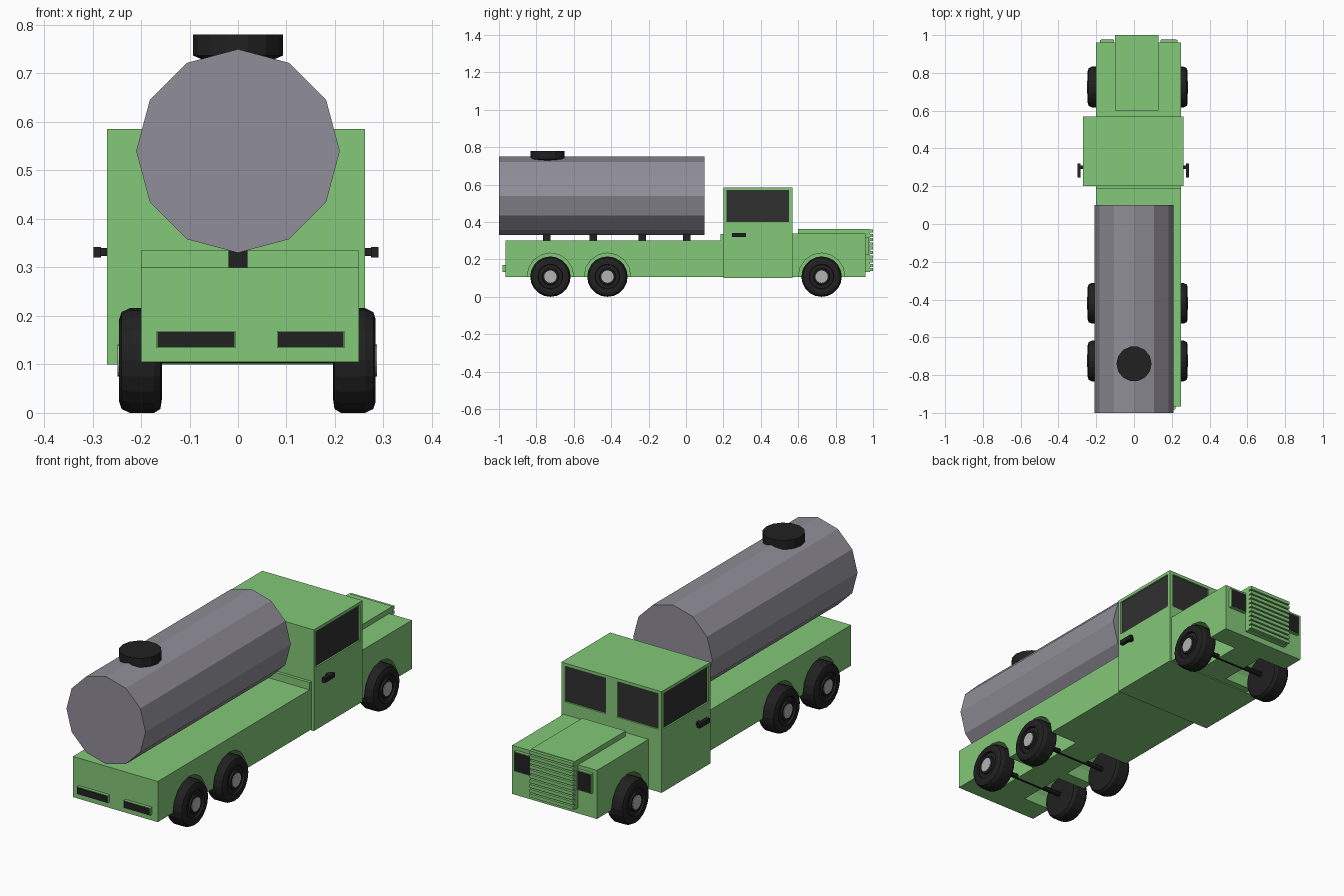
import bpy, bmesh
from math import pi, cos, sin

if "Cube" in bpy.data.objects:
    bpy.data.objects.remove(bpy.data.objects["Cube"])


def material(name, rgb):
    m = bpy.data.materials.new(name)
    m.diffuse_color = (*rgb, 1)
    m.use_nodes = True
    m.node_tree.nodes["Principled BSDF"].inputs["Base Color"].default_value = m.diffuse_color
    return m


GREEN = material("green_paint", (0.23, 0.58, 0.19))
BLACK = material("black_rubber", (0.015, 0.015, 0.015))
GLASS = material("dark_glass", (0.03, 0.03, 0.03))
STEEL = material("tank_steel", (0.28, 0.27, 0.31))
HUB = material("hub_metal", (0.45, 0.45, 0.45))


def finish(name, bm, mat):
    bmesh.ops.recalc_face_normals(bm, faces=bm.faces)
    me = bpy.data.meshes.new(name)
    bm.to_mesh(me)
    bm.free()
    ob = bpy.data.objects.new(name, me)
    bpy.context.collection.objects.link(ob)
    if mat:
        me.materials.append(mat)
    return ob


def box(name, x, y, z, mat=None):
    bm = bmesh.new()
    bmesh.ops.create_cube(bm, size=1)
    for v in bm.verts:
        v.co = [r[0] if c < 0 else r[1] for c, r in zip(v.co, (x, y, z))]
    return finish(name, bm, mat)


def lathe(name, profile, sides, centre, axis, mat, sign=1):
    """Closed ring stack; profile holds (radius, offset along axis)."""
    bm = bmesh.new()
    rings = []
    for r, d in profile:
        ring = []
        for i in range(sides):
            a, b, t = r * cos(2 * pi * i / sides), r * sin(2 * pi * i / sides), sign * d
            p = {"x": (t, a, b), "y": (a, t, b), "z": (a, b, t)}[axis]
            ring.append(bm.verts.new([c + q for c, q in zip(centre, p)]))
        rings.append(ring)
    for r0, r1 in zip(rings, rings[1:]):
        for i in range(sides):
            j = (i + 1) % sides
            bm.faces.new((r0[i], r0[j], r1[j], r1[i]))
    bm.faces.new(rings[0])
    bm.faces.new(rings[-1])
    return finish(name, bm, mat)


def carve(ob, cutters):
    """Subtract the cutters, then remove them."""
    bpy.context.view_layer.objects.active = ob
    for c in cutters:
        m = ob.modifiers.new("cut", "BOOLEAN")
        m.operation, m.solver, m.object = "DIFFERENCE", "EXACT", c
        bpy.ops.object.modifier_apply(modifier=m.name)
        bpy.data.objects.remove(c)


L, R = -0.20, 0.25            # body sides
WHEEL_Y = {"front": 0.725, "middle": -0.42, "rear": -0.725}

# Chassis bed, raised step behind the cab, and hood
bed = box("bed", (L, R), (-0.965, 0.21), (0.105, 0.30), GREEN)
box("cab_step", (L, R), (0.185, 0.21), (0.29, 0.335), GREEN)
hood = box("hood", (L, R), (0.56, 0.96), (0.105, 0.338), GREEN)

# Wheel arches
for axle, y in WHEEL_Y.items():
    cuts = [lathe("arch_cutter", [(0.124, 0), (0.124, 0.17)], 16, (x, y, 0.11), "x", None, s)
            for x, s in ((R + 0.02, -1), (L - 0.02, 1))]
    carve(hood if axle == "front" else bed, cuts)

# Cab with recessed windows
CX0, CX1, CY0, CY1 = -0.27, 0.262, 0.20, 0.57
cab = box("cab", (CX0, CX1), (CY0, CY1), (0.10, 0.585), GREEN)
WZ, SIDE_Y = (0.40, 0.57), (0.216, 0.552)
FRONT_X = ((-0.25, -0.035), (0.027, 0.242))
D = 0.012
cuts = [box("window_cutter", x, SIDE_Y, WZ) for x in ((CX0 - 0.05, CX0 + D), (CX1 - D, CX1 + 0.05))]
cuts += [box("window_cutter", x, (CY1 - D, CY1 + 0.05), WZ) for x in FRONT_X]
carve(cab, cuts)
for side, x in (("left", (CX0 + 0.008, CX0 + 0.014)), ("right", (CX1 - 0.014, CX1 - 0.008))):
    box(side + "_window", x, SIDE_Y, WZ, GLASS)
for side, x in zip(("left", "right"), FRONT_X):
    box(side + "_windscreen", x, (CY1 - 0.014, CY1 - 0.008), WZ, GLASS)

# Door handles
for side, x, s in (("left", CX0, -1), ("right", CX1, 1)):
    box(side + "_handle_stem", sorted((x - s * 0.005, x + s * 0.02)), (0.29, 0.31), (0.323, 0.34), BLACK)
    box(side + "_handle", sorted((x + s * 0.012, x + s * 0.028)), (0.245, 0.32), (0.32, 0.342), BLACK)

# Hood ridge and slatted grille
box("hood_ridge", (-0.10, 0.13), (0.60, 0.985), (0.33, 0.363), GREEN)
box("grille_back", (-0.10, 0.13), (0.95, 0.985), (0.133, 0.363), GREEN)
SLATS = 10
pitch = 0.23 / SLATS
for i in range(SLATS):
    z = 0.133 + i * pitch
    box(f"grille_slat_{i}", (-0.10, 0.13), (0.98, 1.0), (z + 0.004, z + pitch - 0.003), GREEN)


# Lamps: green housings with a black lens
def lamp(name, x, y, s, z, rim):
    box(name + "_housing", x, sorted((y - s * 0.01, y + s * 0.015)), z, GREEN)
    box(name + "_lens", (x[0] + rim, x[1] - rim), sorted((y, y + s * 0.017)),
        (z[0] + rim, z[1] - rim), BLACK)


lamp("left_headlight", (-0.18, -0.105), 0.96, 1, (0.225, 0.32), 0.004)
lamp("right_headlight", (0.14, 0.23), 0.96, 1, (0.225, 0.32), 0.004)
lamp("left_tail_light", (-0.168, -0.005), -0.965, -1, (0.134, 0.169), 0.002)
lamp("right_tail_light", (0.08, 0.22), -0.965, -1, (0.134, 0.169), 0.002)

# Tank, its supports and the hatch
lathe("tank", [(0.21, -1.0), (0.21, 0.10)], 12, (0, 0, 0.54), "y", STEEL)
for i, y in enumerate((-0.745, -0.495, -0.235, 0.005)):
    box(f"tank_support_{i}", (-0.02, 0.02), (y - 0.02, y + 0.02), (0.29, 0.345), BLACK)
lathe("hatch", [(0.07, 0.70), (0.07, 0.727), (0.093, 0.737), (0.093, 0.78)], 14,
      (0, -0.74, 0), "z", BLACK)

# Wheels: offsets run from the inner face outwards
TYRE = [(0.08, 0), (0.10, 0.003), (0.108, 0.016), (0.108, 0.066), (0.10, 0.083),
        (0.085, 0.088), (0.066, 0.088), (0.064, 0.078), (0.045, 0.080), (0.042, 0.088)]
for axle, y in WHEEL_Y.items():
    for side, x, s in (("left", -0.157, -1), ("right", 0.196, 1)):
        lathe(f"{axle}_{side}_tyre", TYRE, 20, (x, y, 0.112), "x", BLACK, s)
        lathe(f"{axle}_{side}_hub", [(0.033, 0.07), (0.033, 0.091)], 16, (x, y, 0.112), "x", HUB, s)
    # Axle between the two wheels
    lathe(f"{axle}_axle", [(0.012, -0.16), (0.012, 0.20)], 8, (0, y, 0.118), "x", BLACK)

# Rest the tyres exactly on the ground
for ob in bpy.data.objects:
    if "tyre" in ob.name or "hub" in ob.name or "axle" in ob.name:
        ob.location.z = -0.004
